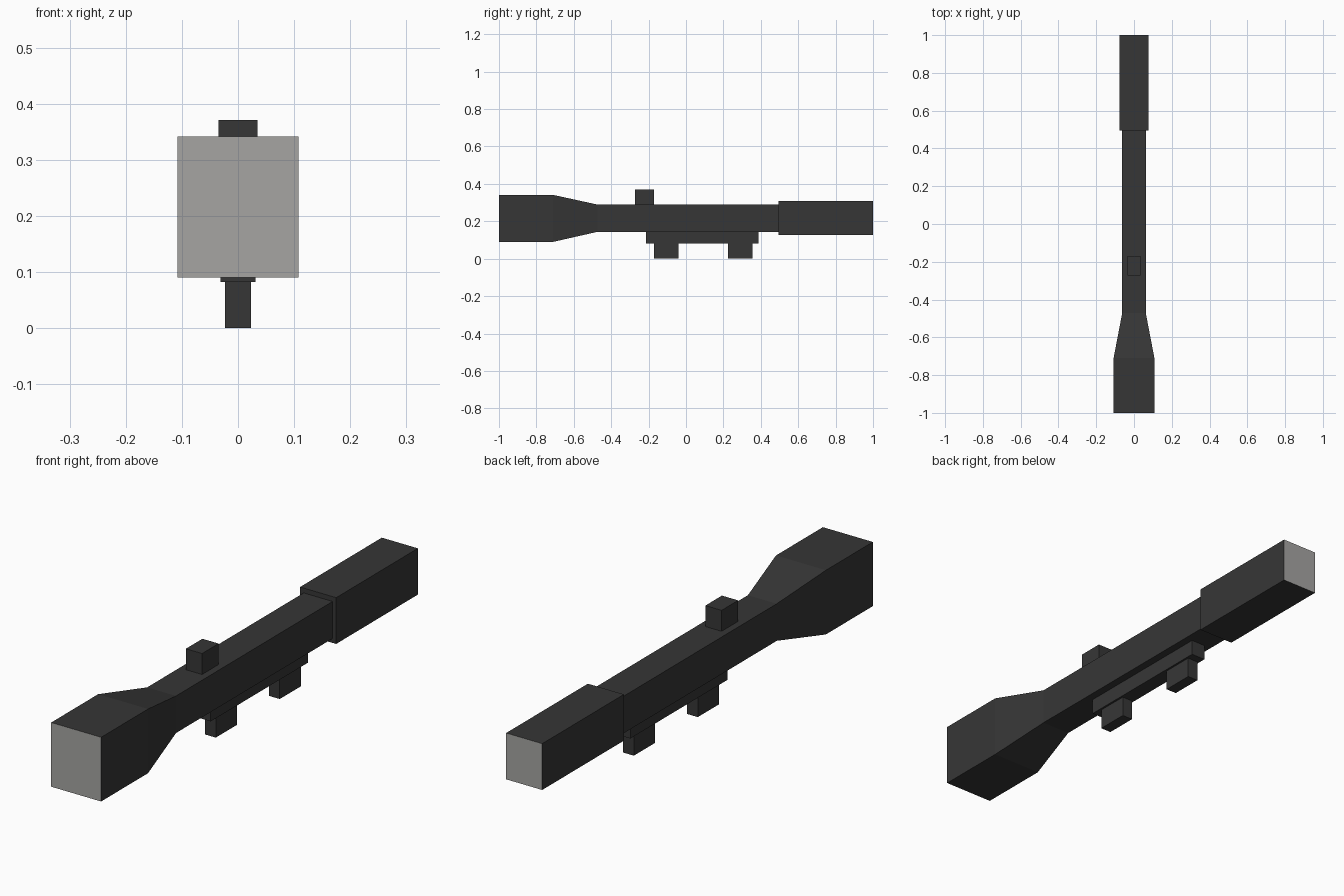
import bpy, bmesh

if "Cube" in bpy.data.objects:
    bpy.data.objects.remove(bpy.data.objects["Cube"])


def material(name, rgb):
    m = bpy.data.materials.new(name)
    m.diffuse_color = (*rgb, 1.0)
    m.use_nodes = True
    m.node_tree.nodes["Principled BSDF"].inputs["Base Color"].default_value = m.diffuse_color
    return m


BLACK = material("matte_black", (0.037, 0.037, 0.037))
GLASS = material("grey_glass", (0.38, 0.375, 0.365))


def loft(name, sections, glass_dir=0):
    """Square tube through (y, half_width, z_low, z_high); glass on the end facing glass_dir."""
    bm = bmesh.new()
    rings = [[bm.verts.new(p) for p in ((-w, y, a), (w, y, a), (w, y, b), (-w, y, b))]
             for y, w, a, b in sections]
    for r, s in zip(rings, rings[1:]):
        for i in range(4):
            j = (i + 1) % 4
            bm.faces.new((r[i], r[j], s[j], s[i]))
    bm.faces.new(rings[0])
    bm.faces.new(rings[-1])
    bmesh.ops.recalc_face_normals(bm, faces=bm.faces)
    # Glass covers the outer end only
    for f in bm.faces:
        if glass_dir and f.normal.y * glass_dir > 0.99:
            f.material_index = 1
    me = bpy.data.meshes.new(name)
    bm.to_mesh(me)
    bm.free()
    me.materials.append(BLACK)
    me.materials.append(GLASS)
    ob = bpy.data.objects.new(name, me)
    bpy.context.collection.objects.link(ob)
    return ob


def box(name, w, y0, y1, z0, z1):
    return loft(name, [(y0, w, z0, z1), (y1, w, z0, z1)])


# Front bell tapering into the main tube
loft("front_bell_and_tube", [(-1.0, 0.108, 0.09, 0.341), (-0.71, 0.108, 0.09, 0.341),
                             (-0.472, 0.0625, 0.144, 0.289), (0.496, 0.0625, 0.144, 0.289)], -1)
# Rear eyepiece
loft("eyepiece", [(0.495, 0.078, 0.127, 0.308), (1.0, 0.078, 0.127, 0.308)], 1)
# Adjustment knob on top
box("top_knob", 0.035, -0.272, -0.17, 0.288, 0.371)
# Mounting rail and its two feet
box("mount_rail", 0.031, -0.213, 0.388, 0.082, 0.145)
for label, y in (("front", -0.17), ("rear", 0.225)):
    box(label + "_mount_foot", 0.023, y, y + 0.13, 0.0, 0.083)
